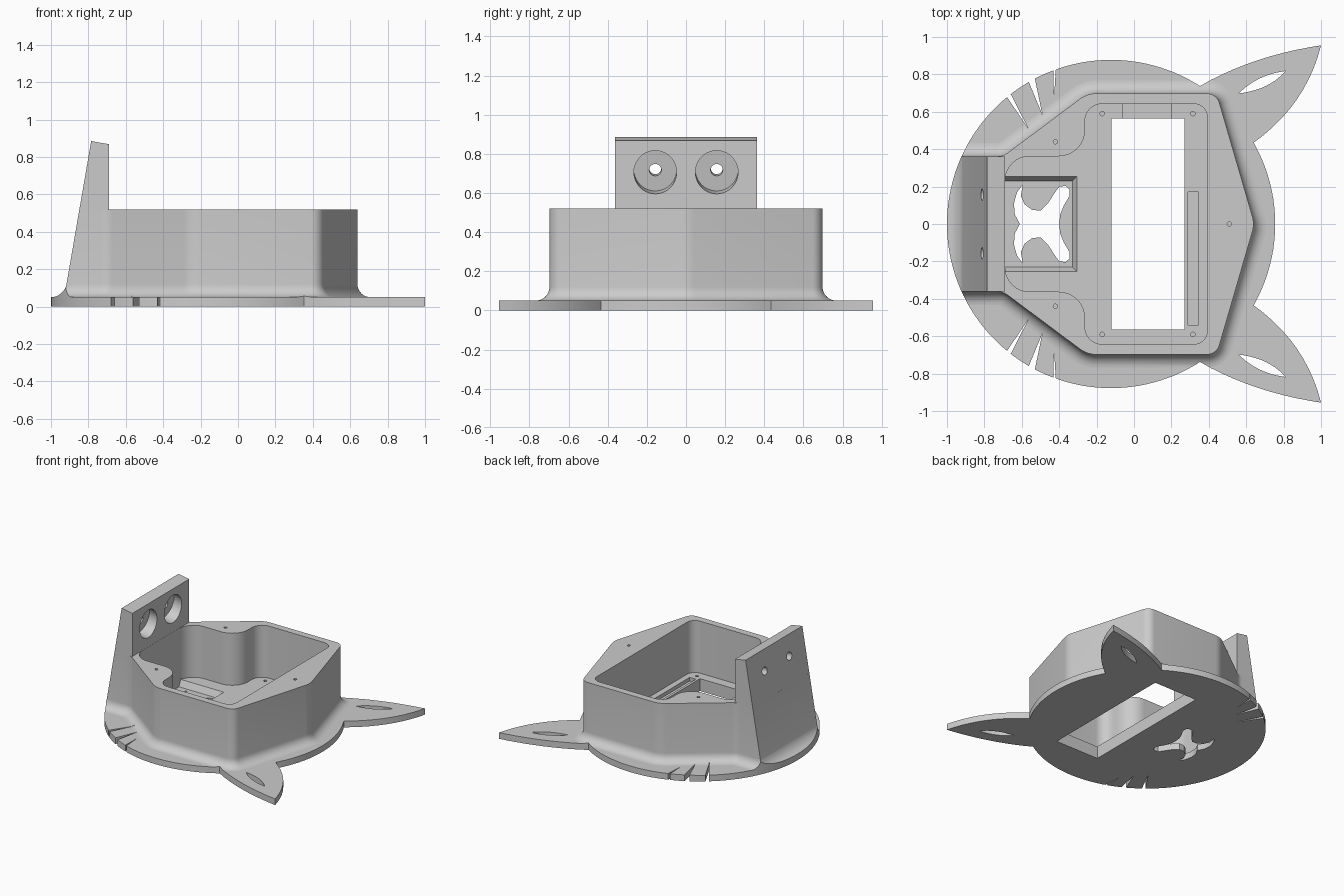
import bpy, bmesh, math
from mathutils import Vector

cube = bpy.data.objects.get("Cube")
if cube:
    bpy.data.objects.remove(cube, do_unlink=True)

grey = bpy.data.materials.new("light grey plastic")
grey.use_nodes = True
colour = (0.6, 0.6, 0.6, 1)
grey.diffuse_color = colour
grey.node_tree.nodes["Principled BSDF"].inputs["Base Color"].default_value = colour


def loft(name, rings):
    """Closed solid through rings of equal point count."""
    bm = bmesh.new()
    rows = [[bm.verts.new(p) for p in ring] for ring in rings]
    n = len(rows[0])
    for low, high in zip(rows, rows[1:]):
        for i in range(n):
            j = (i + 1) % n
            bm.faces.new((low[i], low[j], high[j], high[i]))
    bm.faces.new(rows[0][::-1])
    bm.faces.new(rows[-1])
    bm.normal_update()
    if bm.calc_volume(signed=True) < 0:
        bmesh.ops.reverse_faces(bm, faces=bm.faces)
    mesh = bpy.data.meshes.new(name)
    bm.to_mesh(mesh)
    bm.free()
    mesh.materials.append(grey)
    obj = bpy.data.objects.new(name, mesh)
    bpy.context.collection.objects.link(obj)
    return obj


def level(pts, z):
    return [(p[0], p[1], z) for p in pts]


def prism(name, pts, z0, z1):
    return loft(name, [level(pts, z0), level(pts, z1)])


def box(x0, x1, y0, y1, z0, z1):
    return prism("cutter", [(x0, y0), (x1, y0), (x1, y1), (x0, y1)], z0, z1)


def circle(x, y, r, n=24):
    return [(x + r * math.cos(math.tau * i / n), y + r * math.sin(math.tau * i / n)) for i in range(n)]


def mirror(half):
    """Close a half outline across the x axis."""
    return half + [(p[0], -p[1], *p[2:]) for p in reversed(half) if p[1] > 0]


def rounded(corners, steps=8):
    """Polygon of (x, y, radius) corners with true arcs."""
    out = []
    for i, (x, y, r) in enumerate(corners):
        p = Vector((x, y))
        if r == 0:
            out.append(p)
            continue
        a = (Vector(corners[i - 1][:2]) - p).normalized()
        b = (Vector(corners[(i + 1) % len(corners)][:2]) - p).normalized()
        half = a.angle(b) / 2
        c = p + (a + b).normalized() * r / math.sin(half)
        t = r / math.tan(half)
        start, end = (p + a * t - c).normalized(), (p + b * t - c).normalized()
        out += [c + start.slerp(end, k / steps) * r for k in range(steps + 1)]
    return out


def offset(corners, d):
    """Mitred offset of a counter-clockwise polygon, radii adjusted."""
    out = []
    for i, (x, y, r) in enumerate(corners):
        p = Vector((x, y))
        u = (p - Vector(corners[i - 1][:2])).normalized()
        v = (Vector(corners[(i + 1) % len(corners)][:2]) - p).normalized()
        n1, n2 = Vector((u.y, -u.x)), Vector((v.y, -v.x))
        q = p + (n1 + n2) * d / (1 + n1.dot(n2))
        turn = 1 if u.cross(v) > 0 else -1
        out.append((q.x, q.y, r + turn * d if r else 0))
    return out


def bow(a, b, c, n=10):
    """Points from a to b, passing through c at the middle."""
    a, b, c = Vector(a), Vector(b), Vector(c)
    m = 2 * c - (a + b) / 2
    return [a * (1 - t) ** 2 + m * 2 * t * (1 - t) + b * t * t for t in [i / n for i in range(n)]]


def boolean(obj, cutters, op="DIFFERENCE"):
    for cutter in cutters:
        mod = obj.modifiers.new("cut", "BOOLEAN")
        mod.operation, mod.solver, mod.object = op, "EXACT", cutter
        bpy.context.view_layer.objects.active = obj
        bpy.ops.object.modifier_apply(modifier=mod.name)


# Round head plate with two pointed ears
R, CX, T = 0.8775, -0.1225, 0.05
root, tip, outer = (0.64, 0.435), (1.0, 0.955), (0.355, 0.74)
a0 = math.atan2(root[1], root[0] - CX)
a1 = math.atan2(outer[1], outer[0] - CX)
half = [(CX + R * math.cos(a0 * i / 10), R * math.sin(a0 * i / 10)) for i in range(10)]
half += [tuple(p) for p in bow(root, tip, (0.87, 0.665)) + bow(tip, outer, (0.66, 0.875))]
half += [(CX + R * math.cos(a1 + (math.pi - a1) * i / 48), R * math.sin(a1 + (math.pi - a1) * i / 48))
         for i in range(48)] + [(CX - R, 0)]
head = mirror(half)
plate = prism("head_plate", head, 0, T)

# Housing with a flared foot and a sloping back wall
def outline(z, d):
    back = -0.929 + 0.172 * (z - T)
    return rounded(offset(mirror([(0.645, 0, 0.15), (0.442, 0.698, 0.07), (-0.25, 0.698, 0.15),
                                  (-0.7, 0.362, 0.1), (back, 0.362, 0)]), d))

F = 0.07
rings = []
for i in range(9):
    a = math.pi / 2 * i / 8
    z = T + F * (1 - math.cos(a))
    rings.append(level(outline(z, F * (1 - math.sin(a))), z))
rings.append(level(outline(0.52, 0), 0.52))
housing = loft("housing", rings)
clip = prism("clip", head, -0.1, 1)
boolean(housing, [clip], "INTERSECT")

# Cavity with bulges for the screw posts
FLOOR = 0.1
cavity = prism("cavity", rounded(mirror([(0.392, 0, 0), (0.392, 0.642, 0.07), (-0.262, 0.642, 0.09),
                                         (-0.262, 0.362, 0.14), (-0.689, 0.362, 0.13)])), FLOOR, 0.8)

# Sloping recess in the floor, around the nose and mouth
def recess_ring(z):
    g = 0.5 * (z - T)
    return [(-0.689, -0.23 - g, z), (-0.33 + g, -0.23 - g, z), (-0.33 + g, 0.23 + g, z), (-0.689, 0.23 + g, z)]

recess = loft("recess", [recess_ring(0.03), recess_ring(0.11)])

# Openings through the plate
window = box(-0.12, 0.27, -0.565, 0.565, -0.1, 0.3)
face_half = [(-0.4, 0), (-0.395, 0.05), (-0.375, 0.1), (-0.345, 0.15), (-0.345, 0.185), (-0.365, 0.203),
             (-0.4, 0.2), (-0.425, 0.165), (-0.46, 0.11), (-0.5, 0.072), (-0.545, 0.075), (-0.585, 0.105),
             (-0.605, 0.15), (-0.595, 0.21), (-0.625, 0.17), (-0.642, 0.11), (-0.637, 0.05), (-0.61, 0)]
nose = prism("nose_mouth", mirror(face_half), -0.1, 0.3)
through = [window, nose]

whiskers, ear_slots = [], []
for s in (1, -1):
    for a, b, c in (((-0.7, 0.71), (-0.675, 0.725), (-0.565, 0.51)),
                    ((-0.575, 0.79), (-0.535, 0.8), (-0.49, 0.585)),
                    ((-0.432, 0.86), (-0.416, 0.86), (-0.428, 0.67))):
        whiskers.append(prism("whisker", [(x, s * y) for x, y in (a, b, c)], -0.1, 0.13))
    lens = bow((0.56, 0.698), (0.81, 0.818), (0.672, 0.778)) + bow((0.81, 0.818), (0.56, 0.698), (0.705, 0.738))
    ear_slots.append(prism("ear_slot", [(x, s * y) for x, y in lens], -0.1, 0.2))

# Floor grooves and screw holes
details = [box(0.29, 0.345, -0.54, 0.17, 0.07, 0.2), box(-0.06, 0.2, 0.55, 0.641, 0.08, 0.2)]
for x, y, z in ((-0.17, 0.59, FLOOR), (0.315, 0.59, FLOOR), (-0.42, 0.44, 0.52), (0.51, 0, 0.52)):
    for s in ((1, -1) if y else (1,)):
        details.append(prism("screw_hole", circle(x, s * y, 0.012, 12), z - 0.04, z + 0.1))

boolean(plate, through + whiskers + ear_slots)
boolean(housing, [cavity, recess] + through + whiskers + details)

# Upright sensor bracket above the back wall
W = 0.362
profile = [(-0.69, 0.52), (-0.69, 0.868), (-0.785, 0.885), (-0.848, 0.52)]
bracket = loft("sensor_bracket", [[(x, y, z) for x, z in profile] for y in (-W, W)])

# Counterbored holes square to the sloping face
axis = Vector((-0.985, 0, 0.17))
up = Vector((0.17, 0, 0.985))
bores = []
for y in (-0.157, 0.157):
    centre = Vector((-0.69, y, 0.706))
    for r, depth in ((0.109, 0.07), (0.031, 0.3)):
        bores.append(loft("bore", [[centre + axis * t + up * v + Vector((0, u, 0)) for u, v in circle(0, 0, r, 40)]
                                   for t in (-0.1, depth)]))
boolean(bracket, bores)

# Remove cutters, then shade
for obj in [clip, cavity, recess] + through + whiskers + ear_slots + details + bores:
    bpy.data.objects.remove(obj, do_unlink=True)
for obj in (plate, housing, bracket):
    bpy.ops.object.select_all(action="DESELECT")
    obj.select_set(True)
    bpy.context.view_layer.objects.active = obj
    bpy.ops.object.shade_smooth_by_angle(angle=math.radians(30))
